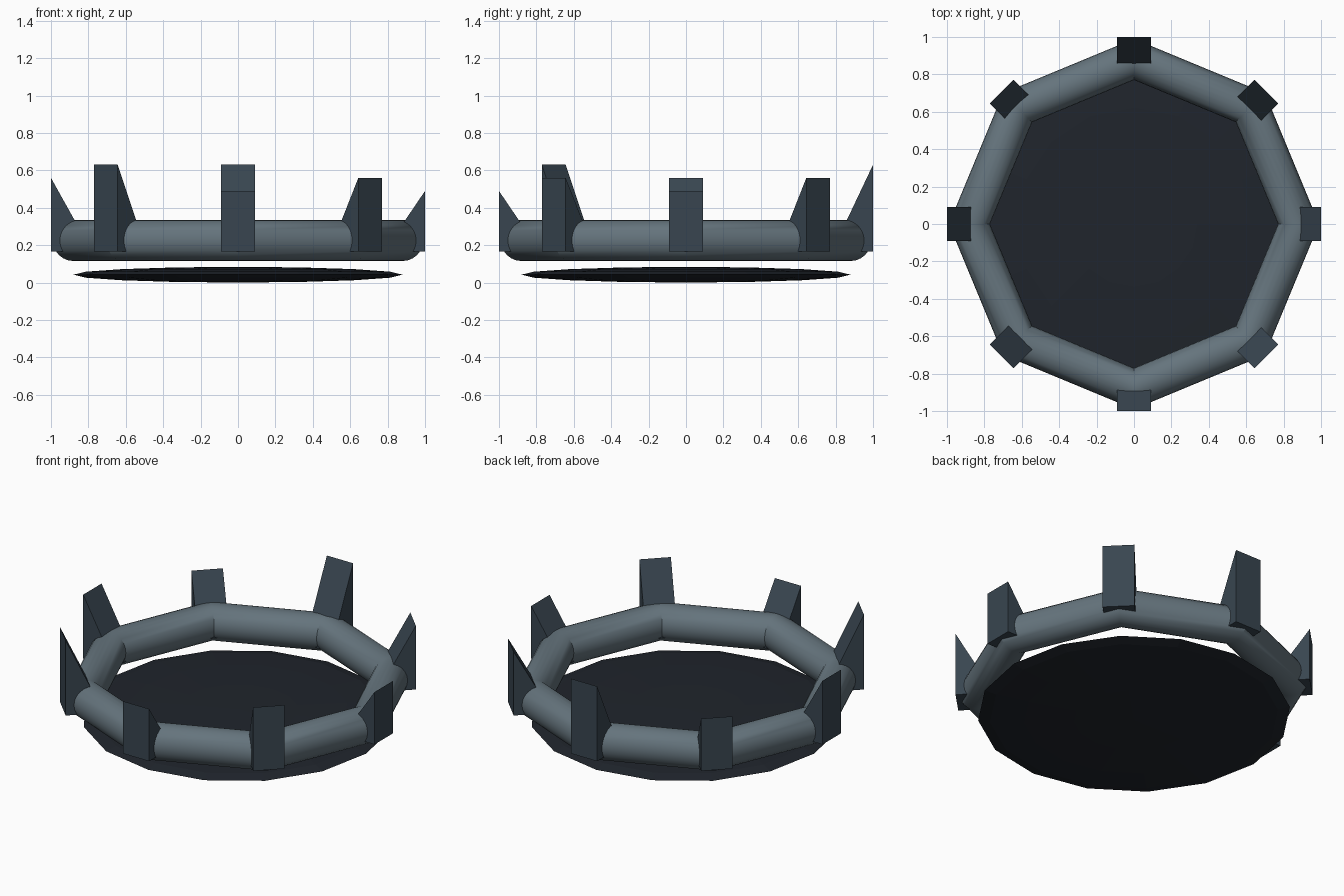
import bpy, math
from mathutils import Matrix

if "Cube" in bpy.data.objects:
    bpy.data.objects.remove(bpy.data.objects["Cube"])


def material(name, rgb):
    m = bpy.data.materials.new(name)
    m.diffuse_color = (*rgb, 1)
    m.use_nodes = True
    m.node_tree.nodes["Principled BSDF"].inputs["Base Color"].default_value = m.diffuse_color
    return m


ring_mat = material("grey_blue", (0.13, 0.175, 0.205))
spike_mat = material("slate", (0.04, 0.06, 0.08))
base_mat = material("near_black", (0.014, 0.018, 0.025))


def smooth(obj, degrees):
    bpy.ops.object.shade_smooth_by_angle(angle=math.radians(degrees))


# Base: flattened low-poly sphere
bpy.ops.mesh.primitive_uv_sphere_add(segments=16, ring_count=8, radius=1)
base = bpy.context.object
base.name = "base_disc"
base.data.transform(Matrix.Translation((0, 0, 0.042)) @ Matrix.Diagonal((0.88, 0.88, 0.042, 1)))
base.data.materials.append(base_mat)

# Octagonal ring of round tube
bpy.ops.mesh.primitive_torus_add(major_segments=8, minor_segments=24,
                                 major_radius=0.88, minor_radius=0.11,
                                 location=(0, 0, 0.225))
ring = bpy.context.object
ring.name = "ring"
ring.data.materials.append(ring_mat)
smooth(ring, 30)


# Spikes: triangular wedges, upright outside and sloped inside
def add_spike(i):
    top = (0.49, 0.56, 0.63)[i % 3]
    profile = [(0.78, 0.165), (1.0, 0.165), (1.0, top)]
    verts = [(x, y, z) for y in (-0.09, 0.09) for x, z in profile]
    faces = [(0, 1, 2), (5, 4, 3), (0, 3, 4, 1), (1, 4, 5, 2), (2, 5, 3, 0)]
    mesh = bpy.data.meshes.new("spike")
    mesh.from_pydata(verts, [], faces)
    mesh.transform(Matrix.Rotation(i * math.pi / 4, 4, 'Z'))
    mesh.materials.append(spike_mat)
    obj = bpy.data.objects.new(f"spike_{i + 1}", mesh)
    bpy.context.collection.objects.link(obj)


for i in range(8):
    add_spike(i)
